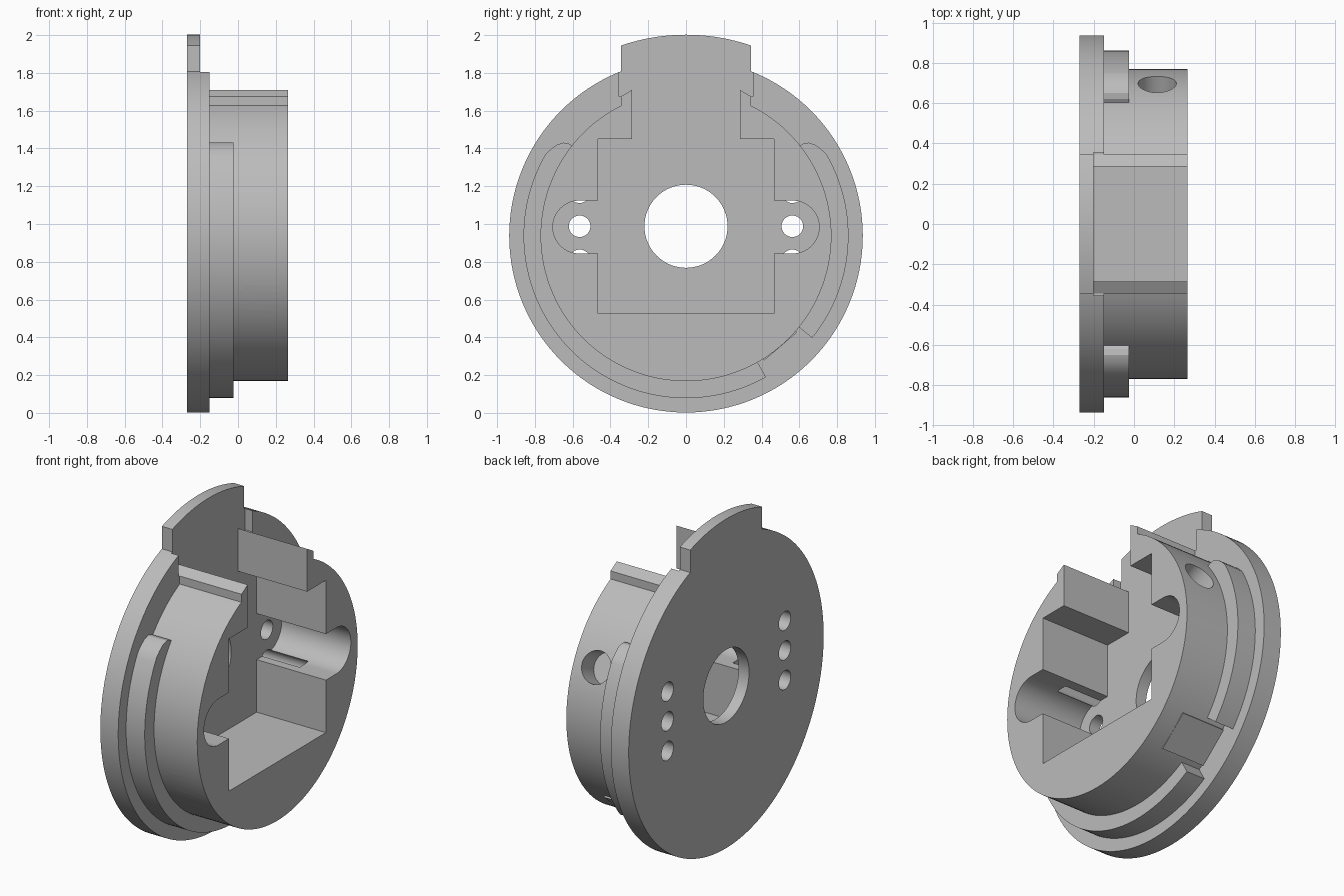
import bpy, bmesh
from math import sin, cos, radians, pi
from mathutils import Matrix

if "Cube" in bpy.data.objects:
    bpy.data.objects.remove(bpy.data.objects["Cube"])

gray = bpy.data.materials.new("plain gray")
gray.use_nodes = True
COLOR = (0.5, 0.5, 0.5, 1)
gray.diffuse_color = COLOR
gray.node_tree.nodes["Principled BSDF"].inputs["Base Color"].default_value = COLOR

AXIS_Z = 0.938          # height of the main axis
PORT_Z = 0.988          # height of the bore and screw holes
FLOOR = -0.20           # pocket floor


def add_object(name, bm):
    bmesh.ops.recalc_face_normals(bm, faces=bm.faces)
    mesh = bpy.data.meshes.new(name)
    bm.to_mesh(mesh)
    bm.free()
    mesh.materials.append(gray)
    obj = bpy.data.objects.new(name, mesh)
    bpy.context.collection.objects.link(obj)
    return obj


def prism(name, outline, x0, x1):
    """Extrude a (y, z) outline along x."""
    bm = bmesh.new()
    face = bm.faces.new([bm.verts.new((x0, y, z)) for y, z in outline])
    out = bmesh.ops.extrude_face_region(bm, geom=[face])
    verts = [v for v in out["geom"] if isinstance(v, bmesh.types.BMVert)]
    bmesh.ops.translate(bm, vec=(x1 - x0, 0, 0), verts=verts)
    return add_object(name, bm)


def polar(r, deg, y=0, z=AXIS_Z):
    return (y + r * cos(radians(deg)), z + r * sin(radians(deg)))


def arc(r, a, b, n, y=0, z=AXIS_Z):
    return [polar(r, a + (b - a) * i / n, y, z) for i in range(n + 1)]


def disc(name, r, x0, x1, y=0, z=AXIS_Z, n=128):
    return prism(name, arc(r, 0, 360, n, y, z)[:-1], x0, x1)


def mirrored(half):
    return half + [(-y, z) for y, z in reversed(half)]


def combine(target, other, operation):
    mod = target.modifiers.new(operation, "BOOLEAN")
    mod.operation = operation
    mod.solver = "EXACT"
    mod.object = other
    bpy.context.view_layer.objects.active = target
    bpy.ops.object.modifier_apply(modifier=mod.name)
    bpy.data.objects.remove(other)


# Solid parts: back plate, tab and drum
housing = disc("flanged_housing", 0.936, -0.27, -0.15)
tab = [(-0.345, 1.5), (0.345, 1.5)] + arc(1.064, 71.1, 108.9, 24)
solids = [prism("top_tab", tab, -0.27, -0.19),
          disc("drum", 0.77, -0.24, 0.265)]

# Lips beside the top opening
for s in (-1, 1):
    lip = [(s * 0.2, 1.5), (s * 0.345, 1.5), (s * 0.345, 1.74), (s * 0.2, 1.74)]
    solids.append(prism("opening_lip", lip, -0.17, 0.265))

# Two curved ribs with a rounded upper end and a square lower end
END = [(0.85, 32.5), (0.838, 35), (0.815, 37.2), (0.79, 38.2), (0.74, 38.5)]
for s, low in ((1, -39), (-1, -119.5)):
    rib = arc(0.86, low, 30, 64) + [polar(r, a) for r, a in END] + arc(0.74, 37, low, 64)
    solids.append(prism("rib", [(s * y, z) for y, z in rib], -0.18, -0.025))

# Small flat pad in the gap between the ribs
bm = bmesh.new()
bmesh.ops.create_cube(bm, size=1)
bm.transform(Matrix.Translation((0, 0, AXIS_Z)) @ Matrix.Rotation(radians(-49.5), 4, "X")
             @ Matrix.Translation((-0.01, 0.731, 0)) @ Matrix.Diagonal((0.3, 0.08, 0.23, 1)))
solids.append(add_object("flat_pad", bm))

for part in solids:
    combine(housing, part, "UNION")

# Pocket with its open top slot
pocket = [(0.465, 0.525), (0.465, 1.45), (0.285, 1.45), (0.285, 1.71),
          (0.345, 1.675), (0.355, 1.675), (0.355, 2.2)]
cutters = [prism("pocket_cut", mirrored(pocket), FLOOR, 0.4),
           disc("bore_cut", 0.22, -0.4, 0, z=PORT_Z, n=64)]

# Round-ended side pockets and rows of screw holes
for s in (-1, 1):
    side = arc(0.14, -90, 90, 32, y=0.565, z=0.984) + [(0.4, 1.124), (0.4, 0.844)]
    cutters.append(prism("side_pocket_cut", [(s * y, z) for y, z in side], FLOOR, 0.4))
    for k in (-1, 0, 1):
        cutters.append(disc("screw_hole_cut", 0.057, -0.4, 0.05, s * 0.563, PORT_Z + 0.18 * k, 32))

# Blind radial holes around the drum
for angle in (25, 205, 270):
    bm = bmesh.new()
    bmesh.ops.create_cone(bm, cap_ends=True, segments=48, radius1=0.095, radius2=0.095, depth=0.26)
    bm.transform(Matrix.Translation((0.115, 0, AXIS_Z)) @ Matrix.Rotation(radians(angle) - pi / 2, 4, "X")
                 @ Matrix.Translation((0, 0, 0.77)))
    cutters.append(add_object("radial_hole_cut", bm))

for part in cutters:
    combine(housing, part, "DIFFERENCE")

bpy.ops.object.select_all(action="DESELECT")
housing.select_set(True)
bpy.context.view_layer.objects.active = housing
bpy.ops.object.shade_smooth_by_angle(angle=radians(25))
